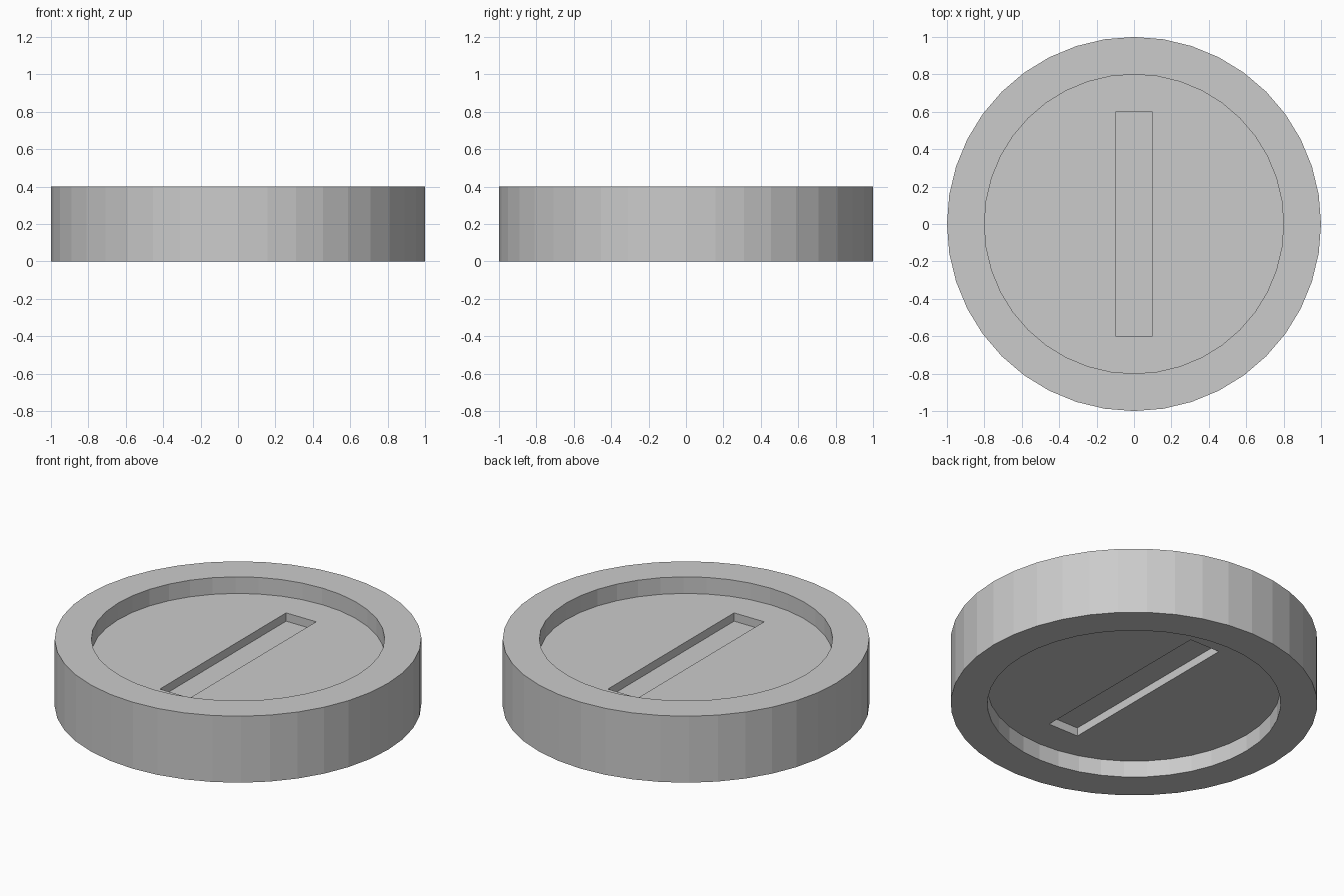
import bpy

if "Cube" in bpy.data.objects:
    bpy.data.objects.remove(bpy.data.objects["Cube"], do_unlink=True)

SIDES = 40
HEIGHT = 0.4
MID = HEIGHT / 2

grey = bpy.data.materials.new("light grey")
grey.use_nodes = True
colour = (0.6, 0.6, 0.6, 1)
grey.diffuse_color = colour
grey.node_tree.nodes["Principled BSDF"].inputs["Base Color"].default_value = colour


def disc(name, radius, height, z):
    bpy.ops.mesh.primitive_cylinder_add(vertices=SIDES, radius=radius, depth=height, location=(0, 0, z))
    obj = bpy.context.object
    obj.name = name
    obj.data.materials.append(grey)
    return obj


def bar(name, width, length, height, z):
    bpy.ops.mesh.primitive_cube_add(size=1, location=(0, 0, z))
    obj = bpy.context.object
    obj.name = name
    obj.scale = (width, length, height)
    bpy.ops.object.transform_apply(location=False, rotation=False, scale=True)
    obj.data.materials.append(grey)
    return obj


def cut(target, cutter):
    mod = target.modifiers.new(cutter.name, "BOOLEAN")
    mod.operation = "DIFFERENCE"
    mod.solver = "EXACT"
    mod.object = cutter
    cutter.hide_render = True
    bpy.context.view_layer.objects.active = target
    bpy.ops.object.modifier_apply(modifier=mod.name)
    bpy.data.objects.remove(cutter, do_unlink=True)


# Thick faceted disc
body = disc("coin_body", 1, HEIGHT, MID)

# Round recess with a straight slot in its floor, on both faces
for side, sign in (("top", 1), ("bottom", -1)):
    cut(body, disc(side + "_recess", 0.8, 0.2, MID + sign * 0.2))
    cut(body, bar(side + "_slot", 0.2, 1.2, 0.1, MID + sign * 0.1))
